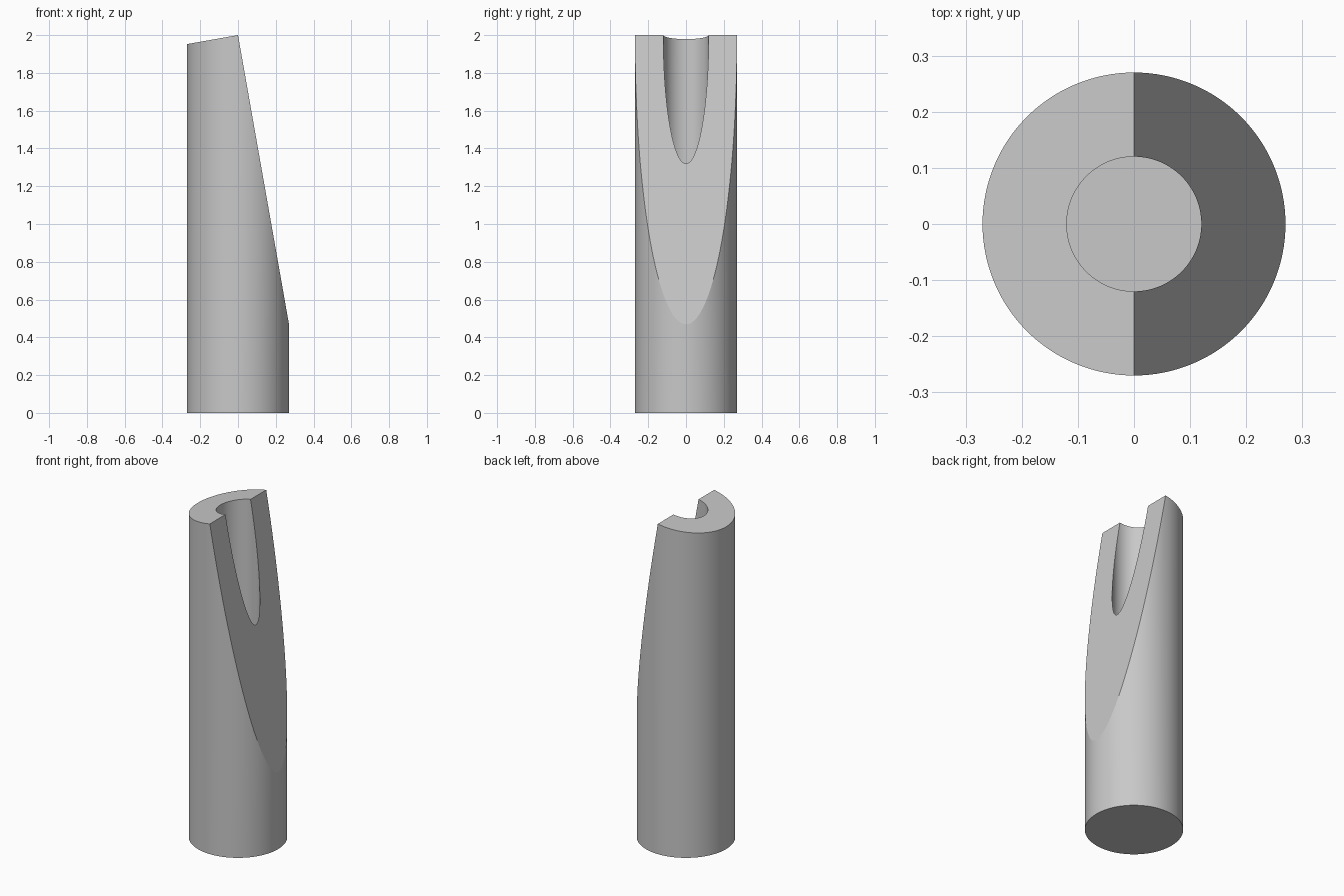
import bpy
import math
from mathutils import Matrix, Vector

RADIUS, HEIGHT = 0.27, 2.0
BORE_RADIUS, BORE_FLOOR = 0.12, 1.0
TILT = math.radians(10)

default = bpy.data.objects.get("Cube")
if default:
    bpy.data.objects.remove(default, do_unlink=True)

grey = bpy.data.materials.new("plain grey")
grey.use_nodes = True
grey.diffuse_color = (0.58, 0.58, 0.58, 1)
grey.node_tree.nodes["Principled BSDF"].inputs["Base Color"].default_value = grey.diffuse_color


def cylinder(name, radius, bottom, top):
    bpy.ops.mesh.primitive_cylinder_add(
        vertices=128, radius=radius, depth=top - bottom,
        location=(0, 0, (bottom + top) / 2))
    obj = bpy.context.object
    obj.name = name
    obj.data.materials.append(grey)
    return obj


def apply_boolean(target, cutter, operation):
    cutter.hide_render = True
    mod = target.modifiers.new(operation.title(), "BOOLEAN")
    mod.operation = operation
    mod.solver = "EXACT"
    mod.object = cutter
    bpy.ops.object.select_all(action="DESELECT")
    bpy.context.view_layer.objects.active = target
    target.select_set(True)
    bpy.ops.object.modifier_apply(modifier=mod.name)
    bpy.data.objects.remove(cutter, do_unlink=True)


# Round rod, slightly overlong so the tilted block trims its top cleanly
rod = cylinder("bevelled_rod", RADIUS, 0, HEIGHT + 0.1)

# Blind bore down the axis
apply_boolean(rod, cylinder("bore_cutter", BORE_RADIUS, BORE_FLOOR, HEIGHT + 0.3), "DIFFERENCE")

# Tilted block: its upper corner forms the ridge between top and long slanted face
turn = Matrix.Rotation(-TILT, 4, "Y")
bpy.ops.mesh.primitive_cube_add(size=6)
block = bpy.context.object
block.name = "trim_block"
block.data.materials.append(grey)
block.data.transform(Matrix.Translation(Vector((0, 0, HEIGHT))) @ turn
                     @ Matrix.Translation(Vector((-3, 0, -3))))
apply_boolean(rod, block, "INTERSECT")

# Smooth round walls, crisp cut edges
bpy.ops.object.shade_smooth_by_angle(angle=math.radians(6))
